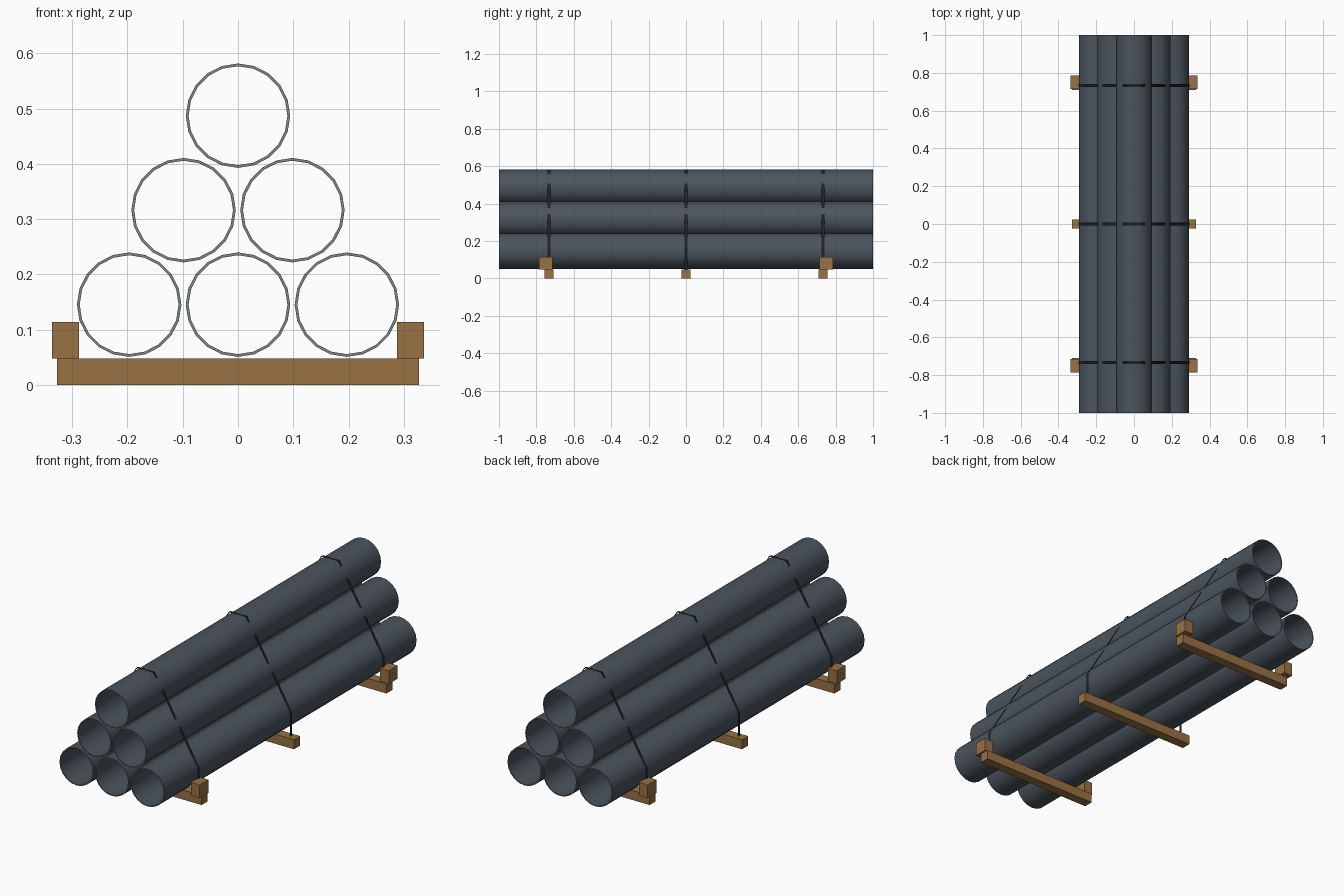
import bpy
import bmesh
import math

cube = bpy.data.objects.get("Cube")
if cube:
    bpy.data.objects.remove(cube, do_unlink=True)


def material(name, rgb):
    m = bpy.data.materials.new(name)
    m.use_nodes = True
    m.diffuse_color = (*rgb, 1)
    m.node_tree.nodes["Principled BSDF"].inputs["Base Color"].default_value = (*rgb, 1)
    return m


SLATE = material("slate pipe", (0.07, 0.09, 0.11))
RIM = material("cut pipe edge", (0.2, 0.24, 0.25))
WOOD = material("brown timber", (0.32, 0.165, 0.058))
STRAP = material("dark strap", (0.01, 0.016, 0.022))

RADIUS, WALL, SPACING, SIDES = 0.0945, 0.005, 0.197, 20
BASE_Z, ROW_RISE = 0.145, 0.171
BEAM_Y = 0.733


def finish(name, bm, mats):
    mesh = bpy.data.meshes.new(name)
    bm.to_mesh(mesh)
    bm.free()
    for m in mats:
        mesh.materials.append(m)
    obj = bpy.data.objects.new(name, mesh)
    bpy.context.collection.objects.link(obj)
    return obj


def box(name, lo, hi):
    bm = bmesh.new()
    bmesh.ops.create_cube(bm, size=1)
    for v in bm.verts:
        v.co = [a + (b - a) * (c + 0.5) for a, b, c in zip(lo, hi, v.co)]
    return finish(name, bm, [WOOD])


def pipe(name, x, z):
    """Open tube along y with a thin wall and pale cut ends."""
    bm = bmesh.new()
    inner = RADIUS - WALL
    rings = []
    for r, y in ((RADIUS, -1), (RADIUS, 1), (inner, 1), (inner, -1)):
        angles = [2 * math.pi * i / SIDES for i in range(SIDES)]
        rings.append([bm.verts.new((x + r * math.cos(a), y, z + r * math.sin(a)))
                      for a in angles])
    for k in range(4):
        a, b = rings[k], rings[(k + 1) % 4]
        for i in range(SIDES):
            j = (i + 1) % SIDES
            face = bm.faces.new((a[i], a[j], b[j], b[i]))
            face.material_index = k % 2
    bmesh.ops.recalc_face_normals(bm, faces=bm.faces)
    obj = finish(name, bm, [SLATE, RIM])
    bpy.ops.object.select_all(action="DESELECT")
    obj.select_set(True)
    bpy.context.view_layer.objects.active = obj
    bpy.ops.object.shade_smooth_by_angle(angle=math.radians(35))


def strap(name, y, width=0.015):
    """Flat ribbon pulled over the stack and down to the beam."""
    half = [(0.294, 0.046), (0.294, 0.168), (0.047, 0.582)]
    path = half + [(-x, z) for x, z in reversed(half)]
    bm = bmesh.new()
    rows = [[bm.verts.new((x, y + s * width / 2, z)) for s in (-1, 1)] for x, z in path]
    for a, b in zip(rows, rows[1:]):
        bm.faces.new((a[0], a[1], b[1], b[0]))
    finish(name, bm, [STRAP])


# Pyramid of pipes: three, two, one
for row in range(3):
    count = 3 - row
    for i in range(count):
        pipe(f"pipe_row{row + 1}_{i + 1}", (i - (count - 1) / 2) * SPACING,
             BASE_Z + row * ROW_RISE)

# Timber beams with a strap at each
for label, side in (("front", -1), ("middle", 0), ("back", 1)):
    y = side * BEAM_Y
    box(f"{label}_beam", (-0.328, y - 0.024, 0), (0.328, y + 0.024, 0.048))
    strap(f"{label}_strap", y)

# Chocks that stop the bottom row rolling, on the outer beams
for label, y in (("front", -0.75), ("back", 0.75)):
    for side, sx in (("left", 1), ("right", -1)):
        x = sx * 0.3125
        box(f"{label}_{side}_chock", (x - 0.0245, y - 0.035, 0.048),
            (x + 0.0245, y + 0.035, 0.114))
